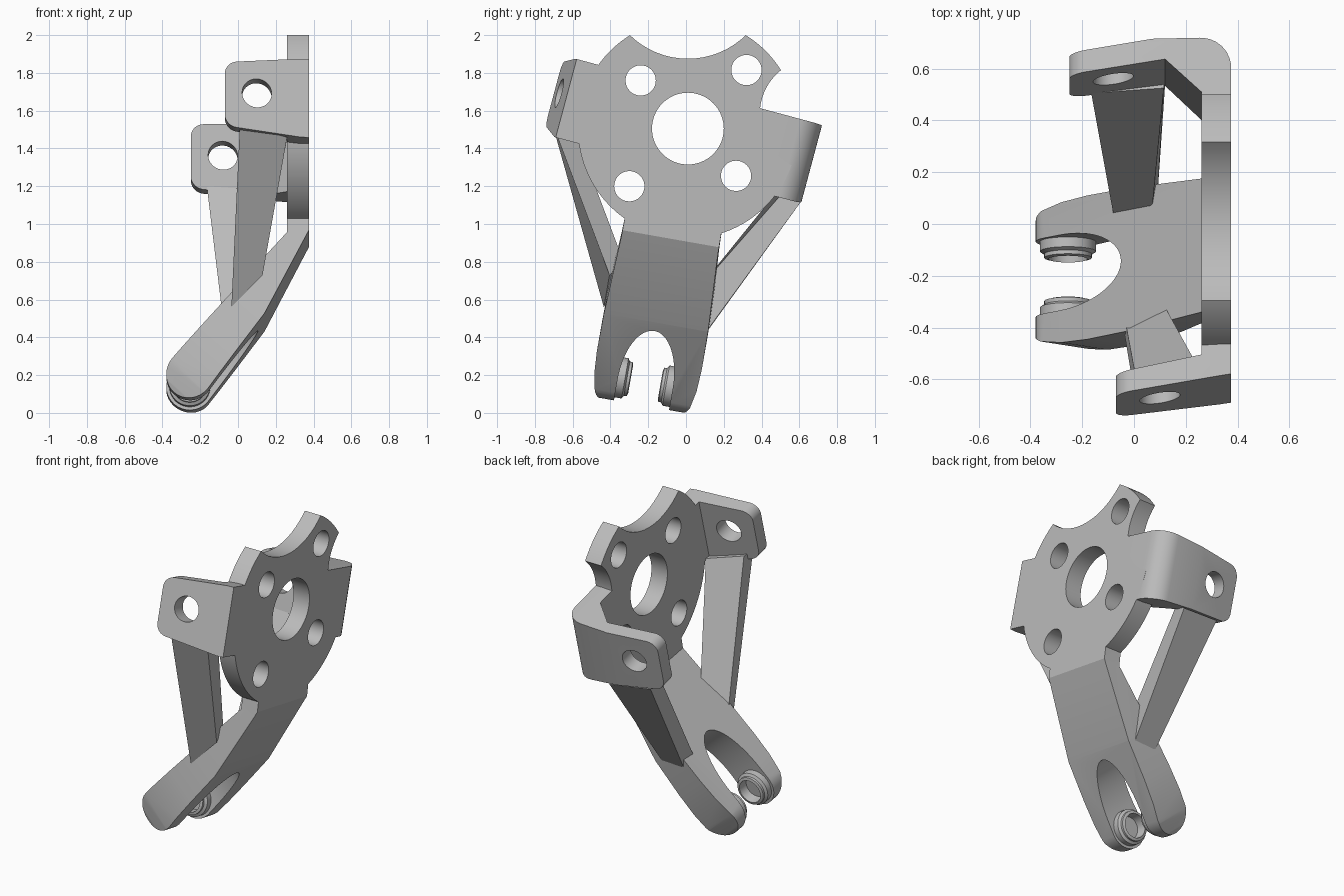
import bpy, bmesh
from math import sin, cos, tan, pi, radians
from mathutils import Matrix, Vector

if "Cube" in bpy.data.objects:
    bpy.data.objects.remove(bpy.data.objects["Cube"])

metal = bpy.data.materials.new("plain grey metal")
metal.use_nodes = True
GREY = (0.5, 0.5, 0.5, 1)
metal.diffuse_color = GREY
metal.node_tree.nodes["Principled BSDF"].inputs["Base Color"].default_value = GREY

# Frames: plate tabs and leg are each turned about the hub axis
HUB = Matrix.Translation((0, 0.01, 1.505))
TAB = HUB @ Matrix.Rotation(radians(-15), 4, 'X')
LEG = HUB @ Matrix.Rotation(radians(-10), 4, 'X')
PIVOT = LEG @ Matrix.Translation((-0.255, 0.012, -1.36))
FORK = PIVOT @ Matrix.Rotation(radians(41.9), 4, 'Y')


def finish(name, bm, frame):
    bmesh.ops.remove_doubles(bm, verts=bm.verts, dist=1e-5)
    bmesh.ops.recalc_face_normals(bm, faces=bm.faces)
    bm.transform(frame)
    mesh = bpy.data.meshes.new(name)
    bm.to_mesh(mesh)
    bm.free()
    mesh.materials.append(metal)
    ob = bpy.data.objects.new(name, mesh)
    bpy.context.collection.objects.link(ob)
    return ob


def prism(name, pts, axis, lo, hi, frame):
    """Extrude a 2D outline along one axis (0, 1 or 2) of a frame."""
    def place(p, d):
        co = list(p)
        co.insert(axis, d)
        return co
    bm = bmesh.new()
    face = bm.faces.new([bm.verts.new(place(p, lo)) for p in pts])
    ext = bmesh.ops.extrude_face_region(bm, geom=[face])["geom"]
    step = Vector(place((0, 0), hi - lo))
    bmesh.ops.translate(bm, vec=step, verts=[g for g in ext if isinstance(g, bmesh.types.BMVert)])
    return finish(name, bm, frame)


def arc(cx, cy, rx, ry, a, b, n):
    steps = [radians(a + (b - a) * i / n) for i in range(n + 1)]
    return [(cx + rx * cos(t), cy + ry * sin(t)) for t in steps]


def circle(cx, cy, r, n=48):
    return arc(cx, cy, r, r, 0, 360, n)[:-1]


def rounded(pts):
    """Outline with a fillet where a point carries a radius."""
    out = []
    for i, p in enumerate(pts):
        c = Vector(p[:2])
        if len(p) == 2:
            out.append(tuple(c))
            continue
        u = (Vector(pts[i - 1][:2]) - c).normalized()
        v = (Vector(pts[(i + 1) % len(pts)][:2]) - c).normalized()
        half = u.angle(v) / 2
        centre = c + (u + v).normalized() * p[2] / sin(half)
        t = p[2] / tan(half)
        a, b = c + u * t - centre, c + v * t - centre
        for k in range(9):
            d = a.lerp(b, k / 8).normalized() * p[2]
            out.append(tuple(centre + d))
    return out


def cut(ob, tool, mode='DIFFERENCE', keep=False):
    mod = ob.modifiers.new("cut", 'BOOLEAN')
    mod.operation, mod.object, mod.solver = mode, tool, 'EXACT'
    bpy.ops.object.select_all(action='DESELECT')
    bpy.context.view_layer.objects.active = ob
    ob.select_set(True)
    bpy.ops.object.modifier_apply(modifier=mod.name)
    if not keep:
        bpy.data.objects.remove(tool)


def smooth(ob):
    bpy.ops.object.select_all(action='DESELECT')
    bpy.context.view_layer.objects.active = ob
    ob.select_set(True)
    bpy.ops.object.shade_smooth_by_angle(angle=radians(25))


INNER, OUTER = 0.26, 0.375

# Hub plate with bore, bolt holes and edge notches
plate = prism("hub_plate", circle(0, 0, 0.582, 96), 0, INNER, OUTER, HUB)
for y, z, r in [(0, 0, 0.19), (0, 0.81, 0.44), (0.68, 0.075, 0.3),
                (-0.25, 0.255, 0.08), (0.31, 0.31, 0.08), (-0.31, -0.305, 0.08)]:
    cut(plate, prism("cutter", circle(y, z, r, 64), 0, 0, 1, HUB))
shared_hole = prism("cutter", circle(0.255, -0.25, 0.08), 0, 0, 1, HUB)
cut(plate, shared_hole, keep=True)


# Mounting tabs: bent strip, tapered outline with rounded tip, eye hole
def tab(name, strip, tip, eye):
    ob = prism(name, rounded(strip), 2, -0.5, 0.5, TAB)
    outline = rounded([(0.6, 0.205), (0.33, 0.203), (tip, 0.168, 0.07),
                       (tip, -0.18, 0.07), (0.33, -0.226), (0.6, -0.228)])
    cut(ob, prism("cutter", outline, 1, -1, 1, TAB), 'INTERSECT')
    cut(ob, prism("cutter", circle(eye, 0.005, 0.078), 1, -1, 1, TAB))
    return ob


front_tab = tab("front_tab", [
    (OUTER, -0.5), (OUTER, -0.664), (-0.1, -0.738), (-0.1, -0.655),
    (INNER, -0.585), (INNER, -0.5)], -0.07, 0.1)
rear_tab = tab("rear_tab", [
    (OUTER, 0.34), (OUTER, 0.682, 0.12), (0.07, 0.68), (-0.3, 0.622),
    (-0.3, 0.535), (0.12, 0.598), (INNER, 0.465), (INNER, 0.34)], -0.25, -0.08)
cut(rear_tab, shared_hole)

# Leg: side profile trimmed to its plan outline, then slotted into a fork
side = [(INNER, -0.45), (INNER, -0.6)]
side += arc(-0.255, -1.36, 0.125, 0.125, 138, 318, 16)
side += [(0.14, -1.04), (OUTER, -0.59), (OUTER, -0.45)]
leg = prism("forked_leg", side, 1, -0.4, 0.4, LEG)
half = [(0.255, 1.4), (0.26, 0.95), (0.28, 0.5), (0.282, 0.25), (0.275, 0.1),
        (0.255, -0.02), (0.225, -0.1), (0.19, -0.16)]
plan = half + [(-v, s) for v, s in reversed(half)]
cut(leg, prism("cutter", plan, 0, -1, 1, FORK), 'INTERSECT')
slot = arc(0, 0.09, 0.148, 0.355, 0, 180, 32) + [(-0.148, -0.4), (0.148, -0.4)]
cut(leg, prism("cutter", slot, 0, -0.6, 0.6, FORK))

# Pivot bosses: chamfered cups facing each other across the slot
parts = [plate, front_tab, rear_tab, leg]
for label, sign in (("left", -1), ("right", 1)):
    bm = bmesh.new()
    cup = [(0.108, 0.19), (0.108, 0.11), (0.092, 0.1), (0.092, 0.085),
           (0.075, 0.08), (0.068, 0.14), (0, 0.14)]
    verts = [bm.verts.new((r, sign * v, 0)) for r, v in cup]
    edges = [bm.edges.new(pair) for pair in zip(verts, verts[1:])]
    bmesh.ops.spin(bm, geom=verts + edges, cent=(0, 0, 0), axis=(0, 1, 0),
                   angle=2 * pi, steps=40)
    parts.append(finish(label + "_pivot_boss", bm, PIVOT))


# Braces between tabs and leg, lofted from a top to a bottom section
def brace(name, top, bottom):
    bm = bmesh.new()
    a = [bm.verts.new(p) for p in top]
    b = [bm.verts.new(p) for p in bottom]
    bm.faces.new(a)
    bm.faces.new(b)
    for i in range(4):
        j = (i + 1) % 4
        bm.faces.new((a[i], a[j], b[j], b[i]))
    return finish(name, bm, Matrix())


parts.append(brace("front_brace",
    [(0.01, -0.705, 1.52), (0.26, -0.68, 1.46), (0.26, -0.575, 1.45), (0.01, -0.61, 1.52)],
    [(-0.035, -0.435, 0.56), (0.13, -0.405, 0.73), (0.125, -0.33, 0.8), (-0.03, -0.395, 0.62)]))
parts.append(brace("rear_brace",
    [(-0.165, 0.505, 1.2), (0.115, 0.525, 1.18), (0.125, 0.61, 1.12), (-0.15, 0.58, 1.15)],
    [(-0.08, 0.04, 0.5), (0.07, 0.06, 0.65), (0.09, 0.1, 0.42), (-0.06, 0.09, 0.4)]))

for ob in parts:
    smooth(ob)
